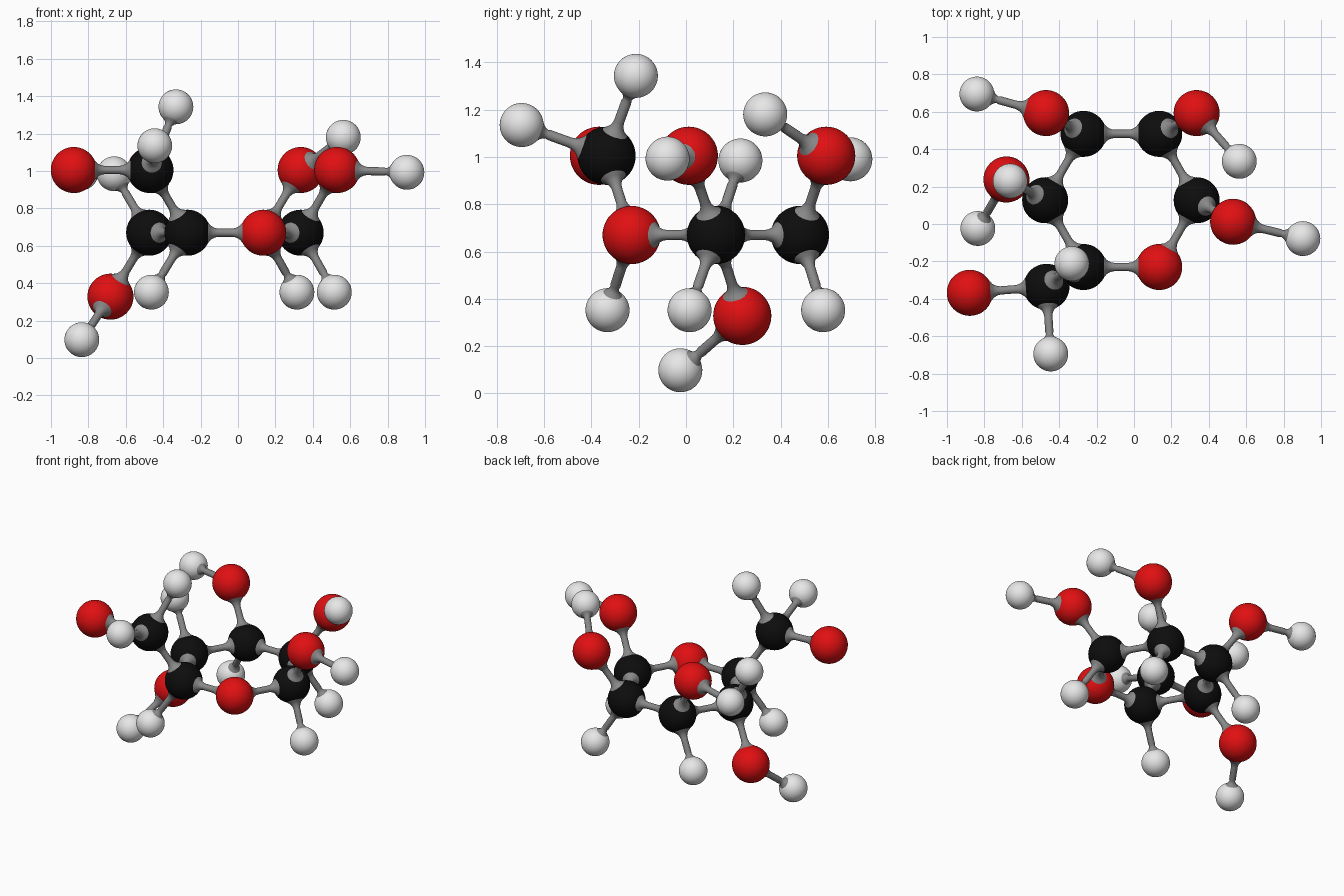
import bpy, bmesh, math
from mathutils import Vector

if "Cube" in bpy.data.objects:
    bpy.data.objects.remove(bpy.data.objects["Cube"], do_unlink=True)


def make_material(name, color):
    mat = bpy.data.materials.new(name)
    mat.use_nodes = True
    mat.diffuse_color = (*color, 1)
    mat.node_tree.nodes["Principled BSDF"].inputs["Base Color"].default_value = (*color, 1)
    return mat


MATERIALS = {
    "carbon": make_material("black", (0.004, 0.004, 0.004)),
    "oxygen": make_material("red", (0.75, 0.005, 0.006)),
    "hydrogen": make_material("white", (0.8, 0.8, 0.8)),
}
GREY = make_material("grey", (0.25, 0.25, 0.25))
RADIUS = {"carbon": 0.123, "oxygen": 0.123, "hydrogen": 0.093}
ROD = 0.022

# Atoms: name -> (element, centre)
RING_Z, TOP_Z, LOW_Z = 0.67, 1.005, 0.352
ATOMS = {
    "ring_back_right": ("carbon", (-0.27, 0.482, RING_Z)),
    "ring_back_left": ("carbon", (0.135, 0.482, RING_Z)),
    "ring_left": ("carbon", (0.335, 0.127, RING_Z)),
    "ring_front_left": ("oxygen", (0.135, -0.23, RING_Z)),
    "ring_front_right": ("carbon", (-0.27, -0.23, RING_Z)),
    "ring_right": ("carbon", (-0.475, 0.127, RING_Z)),
    "arm": ("carbon", (-0.468, -0.336, TOP_Z)),
    "arm_tip": ("oxygen", (-0.878, -0.368, TOP_Z)),
    "arm_front": ("hydrogen", (-0.445, -0.695, 1.135)),
    "arm_top": ("hydrogen", (-0.332, -0.212, 1.343)),
    "back_right_upper": ("oxygen", (-0.47, 0.593, TOP_Z)),
    "back_right_end": ("hydrogen", (-0.84, 0.695, 0.99)),
    "back_left_upper": ("oxygen", (0.335, 0.593, TOP_Z)),
    "back_left_end": ("hydrogen", (0.563, 0.335, 1.18)),
    "left_upper": ("oxygen", (0.53, 0.012, TOP_Z)),
    "left_end": ("hydrogen", (0.903, -0.078, 0.993)),
    "right_lower": ("oxygen", (-0.682, 0.238, 0.328)),
    "right_end": ("hydrogen", (-0.835, -0.024, 0.098)),
    "right_upper": ("hydrogen", (-0.662, 0.23, 0.985)),
    "back_right_lower": ("hydrogen", (-0.463, 0.58, LOW_Z)),
    "back_left_lower": ("hydrogen", (0.315, 0.58, LOW_Z)),
    "left_lower": ("hydrogen", (0.515, 0.015, LOW_Z)),
    "front_right_lower": ("hydrogen", (-0.463, -0.332, LOW_Z)),
}

# Bonds: chains of joined atoms
CHAINS = [
    "ring_back_right ring_back_left ring_left ring_front_left "
    "ring_front_right ring_right ring_back_right",
    "ring_front_right arm arm_tip",
    "arm_front arm arm_top",
    "ring_back_right back_right_upper back_right_end",
    "ring_back_left back_left_upper back_left_end",
    "ring_left left_upper left_end",
    "ring_right right_lower right_end",
    "ring_right right_upper",
    "ring_back_right back_right_lower",
    "ring_back_left back_left_lower",
    "ring_left left_lower",
    "ring_front_right front_right_lower",
]


def add_object(name, bm, mat):
    for face in bm.faces:
        face.smooth = True
    mesh = bpy.data.meshes.new(name)
    bm.to_mesh(mesh)
    bm.free()
    mesh.materials.append(mat)
    obj = bpy.data.objects.new(name, mesh)
    bpy.context.collection.objects.link(obj)
    return obj


def add_ball(name, element, centre):
    bm = bmesh.new()
    bmesh.ops.create_uvsphere(bm, u_segments=48, v_segments=24, radius=RADIUS[element])
    obj = add_object(f"{name}_{element}_ball", bm, MATERIALS[element])
    obj.location = centre


def flare(r):
    """Distance and radius of the trumpet end where a rod meets a ball."""
    return [(0.86 * r, 0.47 * r), (0.92 * r, 0.42 * r), (1.0 * r, 0.32 * r),
            (1.1 * r, 0.25 * r), (1.22 * r, 0.2 * r), (1.35 * r, ROD)]


def add_rod(a, b):
    (kind_a, start), (kind_b, end) = ATOMS[a], ATOMS[b]
    axis = Vector(end) - Vector(start)
    length = axis.length
    profile = flare(RADIUS[kind_a])
    profile += [(length - d, r) for d, r in reversed(flare(RADIUS[kind_b]))]
    bm = bmesh.new()
    verts = [bm.verts.new((r, 0, d)) for d, r in profile]
    edges = [bm.edges.new(pair) for pair in zip(verts, verts[1:])]
    bmesh.ops.spin(bm, geom=verts + edges, cent=(0, 0, 0), axis=(0, 0, 1),
                   angle=math.tau, steps=24, use_merge=True)
    bmesh.ops.remove_doubles(bm, verts=bm.verts[:], dist=0.0001)
    bmesh.ops.recalc_face_normals(bm, faces=bm.faces[:])
    obj = add_object(f"rod_{a}_to_{b}", bm, GREY)
    obj.location = start
    obj.rotation_euler = axis.to_track_quat("Z", "Y").to_euler()


for atom, (element, centre) in ATOMS.items():
    add_ball(atom, element, centre)
for chain in CHAINS:
    names = chain.split()
    for a, b in zip(names, names[1:]):
        add_rod(a, b)
